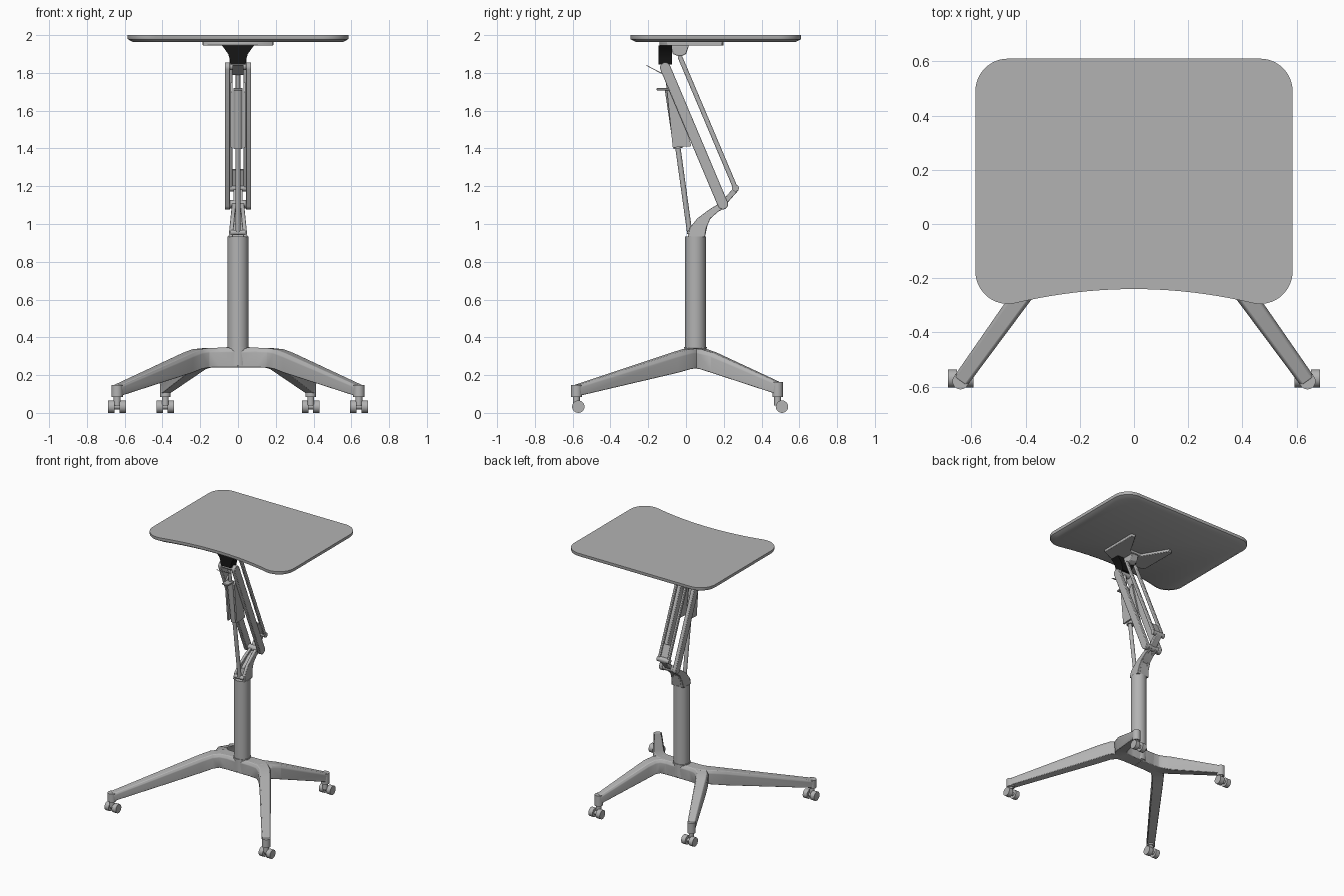
import bpy, bmesh
from math import sin, cos, pi, radians
from mathutils import Vector

if "Cube" in bpy.data.objects:
    bpy.data.objects.remove(bpy.data.objects["Cube"])


def material(name, value):
    m = bpy.data.materials.new(name)
    m.use_nodes = True
    colour = (value, value, value, 1)
    m.diffuse_color = colour
    m.node_tree.nodes["Principled BSDF"].inputs["Base Color"].default_value = colour
    return m


GREY = material("satin grey", 0.45)
BLACK = material("black plastic", 0.008)


def finish(name, bm, mat=GREY, bevel=0):
    bmesh.ops.recalc_face_normals(bm, faces=bm.faces)
    mesh = bpy.data.meshes.new(name)
    bm.to_mesh(mesh)
    bm.free()
    mesh.materials.append(mat)
    obj = bpy.data.objects.new(name, mesh)
    bpy.context.collection.objects.link(obj)
    bpy.ops.object.select_all(action="DESELECT")
    obj.select_set(True)
    bpy.context.view_layer.objects.active = obj
    bpy.ops.object.shade_smooth_by_angle(angle=radians(35))
    if bevel:
        mod = obj.modifiers.new("soft edges", "BEVEL")
        mod.width, mod.segments = bevel, 2
    return obj


def loft(name, rings, mat=GREY, bevel=0):
    """Skin equal-length rings of points and cap both ends."""
    bm = bmesh.new()
    loops = [[bm.verts.new(p) for p in ring] for ring in rings]
    n = len(loops[0])
    for a, b in zip(loops, loops[1:]):
        for i in range(n):
            j = (i + 1) % n
            bm.faces.new((a[i], a[j], b[j], b[i]))
    bm.faces.new(loops[0])
    bm.faces.new(loops[-1])
    return finish(name, bm, mat, bevel)


def side_plate(name, yz, x0, x1, mat=GREY, bevel=0):
    return loft(name, [[(x, y, z) for y, z in yz] for x in (x0, x1)], mat, bevel)


def rod(name, p, q, r, mat=GREY, sides=24):
    p, q = Vector(p), Vector(q)
    turn = (q - p).to_track_quat("Z", "Y")
    ring = [turn @ Vector((r * cos(2 * pi * i / sides), r * sin(2 * pi * i / sides), 0))
            for i in range(sides)]
    return loft(name, [[end + v for v in ring] for end in (p, q)], mat)


def link(name, p, q, r, x0, x1):
    """Flat bar with rounded ends between two (y, z) pivots."""
    p, q = Vector(p), Vector(q)
    d = (q - p).normalized()
    side = Vector((-d.y, d.x))
    yz = []
    for centre, start in ((q, -pi / 2), (p, pi / 2)):
        for i in range(9):
            a = start + pi * i / 8
            yz.append(centre + r * (cos(a) * d + sin(a) * side))
    return side_plate(name, yz, x0, x1, bevel=0.004)


def box(name, x, y, z, mat=GREY, bevel=0):
    yz = [(y[0], z[0]), (y[1], z[0]), (y[1], z[1]), (y[0], z[1])]
    return side_plate(name, yz, x[0], x[1], mat, bevel)


# Tabletop: rounded corners, bowed front edge, chamfered underside
half = []
for i in range(13):
    a = radians(90 - 90 * i / 12)
    half.append((0.465 + 0.12 * cos(a), 0.49 + 0.12 * sin(a)))
for i in range(13):
    a = radians(-103 * i / 12)
    half.append((0.465 + 0.12 * cos(a), -0.175 + 0.12 * sin(a)))
for i in range(1, 10):
    x = 0.438 * (1 - i / 10)
    half.append((x, -0.24 - 0.27 * x * x))
outline = half + [(0, -0.24)] + [(-x, y) for x, y in reversed(half)]


def top_ring(z, inset):
    return [(x * (1 - inset / 0.585), 0.16 + (y - 0.16) * (1 - inset / 0.45), z)
            for x, y in outline]


loft("tabletop", [top_ring(1.963, 0.03), top_ring(1.978, 0.002),
                  top_ring(1.983, 0), top_ring(2.0, 0)])

# Base: two legs fork from each side of a short central bar
bar = [(0, 0.05, 0.345, 0.24, 0.052), (0.1, 0.05, 0.345, 0.24, 0.052)]
front = [(0.17, 0.04, 0.343, 0.24, 0.05), (0.22, 0, 0.337, 0.232, 0.045),
         (0.27, -0.065, 0.318, 0.212, 0.041), (0.64, -0.58, 0.148, 0.09, 0.03)]
rear = [(0.16, 0.06, 0.343, 0.24, 0.05), (0.2, 0.095, 0.337, 0.232, 0.045),
        (0.23, 0.15, 0.32, 0.212, 0.041), (0.385, 0.487, 0.165, 0.1, 0.028)]


def leg(name, path, s):
    rings = []
    for i, (x, y, top, bot, w) in enumerate(path):
        a, b = path[max(i - 1, 0)], path[min(i + 1, len(path) - 1)]
        d = Vector((b[0] - a[0], b[1] - a[1])).normalized()
        h = top - bot
        section = [(-0.75, top), (0.75, top), (1, top - 0.2 * h),
                   (0.9, bot), (-0.9, bot), (-1, top - 0.2 * h)]
        rings.append([(s * (x - d.y * w * k), y + d.x * w * k, z) for k, z in section])
    loft(name, rings, bevel=0.004)


def caster(name, x, y, wheel_y, top, r):
    rod(name + "_leg_tip", (x, y, 0.085), (x, y, top), r)
    rod(name + "_stem", (x, y, 0.04), (x, y, 0.1), 0.018)
    rod(name + "_axle", (x - 0.03, wheel_y, 0.033), (x + 0.03, wheel_y, 0.033), 0.014)
    for k in (-1, 1):
        rod(name + "_wheel", (x + k * 0.013, wheel_y, 0.033),
            (x + k * 0.047, wheel_y, 0.033), 0.033)


for s, word in ((1, "left"), (-1, "right")):
    leg(word + "_front_leg", bar + front, s)
    leg(word + "_rear_leg", bar + rear, s)
    caster(word + "_front_caster", s * 0.64, -0.58, -0.57, 0.147, 0.03)
    caster(word + "_rear_caster", s * 0.385, 0.485, 0.508, 0.164, 0.028)

# Column with its collar
rod("column", (0, 0.05, 0.25), (0, 0.05, 0.935), 0.055, sides=40)
rod("column_collar", (0, 0.05, 0.34), (0, 0.05, 0.35), 0.06, sides=40)

# Curved neck cheeks on the column
neck = [(0.01, 0.93), (0.02, 0.98), (0.06, 1.03), (0.12, 1.075), (0.185, 1.115),
        (0.215, 1.09), (0.17, 1.065), (0.13, 1.03), (0.108, 0.98), (0.1, 0.93)]
for s in (-1, 1):
    loft("neck_cheek", [[(s * (o - 0.1 * (z - 0.93)), y, z) for y, z in neck]
                        for o in (0.028, 0.05)], bevel=0.003)
side_plate("neck_web", [(0.06, 0.93), (0.07, 1.0), (0.13, 1.06), (0.19, 1.1),
                        (0.17, 1.065), (0.12, 1.02), (0.1, 0.93)], -0.03, 0.03)
link("neck_arm", (0.19, 1.1), (0.265, 1.185), 0.014, -0.025, 0.025)
rod("lower_pivot", (-0.07, 0.195, 1.105), (0.07, 0.195, 1.105), 0.022)
rod("rear_pivot", (-0.05, 0.262, 1.19), (0.05, 0.262, 1.19), 0.018)

# Parallel lifting linkage
for s in (-1, 1):
    link("main_link", (0.195, 1.105), (-0.11, 1.828), 0.028, s * 0.042, s * 0.07)
    link("rear_link", (0.262, 1.19), (-0.03, 1.88), 0.0125, s * 0.03, s * 0.046)
rod("upper_pivot", (-0.07, -0.11, 1.835), (0.07, -0.11, 1.835), 0.02)
side_plate("rear_link_panel", [(0.265, 1.18), (0.22, 1.29), (0.212, 1.287), (0.257, 1.177)],
           -0.042, 0.042)

# Gas spring with a side cover
rod("spring_rod", (0, 0.02, 0.95), (0, -0.045, 1.42), 0.014)
rod("spring_barrel", (0, -0.042, 1.4), (0, -0.088, 1.71), 0.024)
rod("spring_top_rod", (0, -0.088, 1.7), (0, -0.105, 1.83), 0.012)
rod("spring_lower_pin", (-0.04, 0.02, 0.955), (0.04, 0.02, 0.955), 0.014)
for s in (-1, 1):
    side_plate("spring_cover", [(-0.07, 1.405), (0.028, 1.412), (-0.06, 1.75), (-0.1, 1.7)],
               s * 0.028, s * 0.04)

# Release lever and paddle
box("release_lever", (-0.025, 0.025), (-0.155, -0.08), (1.708, 1.72), bevel=0.003)
side_plate("release_paddle", [(-0.21, 1.842), (-0.12, 1.795), (-0.12, 1.79), (-0.21, 1.838)],
           -0.03, 0.03)

# Black head flaring up into the mounting bracket
flare = [(1.845, 0.04), (1.87, 0.043), (1.9, 0.052), (1.925, 0.07), (1.945, 0.085)]
loft("head_block", [[(-w, -0.145, z), (w, -0.145, z), (w, -0.075, z), (-w, -0.075, z)]
                    for z, w in flare], BLACK)
side_plate("rear_lug", [(-0.08, 1.945), (-0.07, 1.9), (-0.03, 1.885), (0, 1.9), (0.015, 1.945)],
           -0.028, 0.028, bevel=0.004)

# Forked mounting plate under the top
half_plate = [(0.1, -0.14), (0.185, -0.1), (0.187, 0.19), (0.155, 0.2), (0.05, 0.02)]
plate = half_plate + [(-x, y) for x, y in reversed(half_plate)]
loft("mounting_plate", [[(x, y, z) for x, y in plate] for z in (1.944, 1.966)], bevel=0.004)
